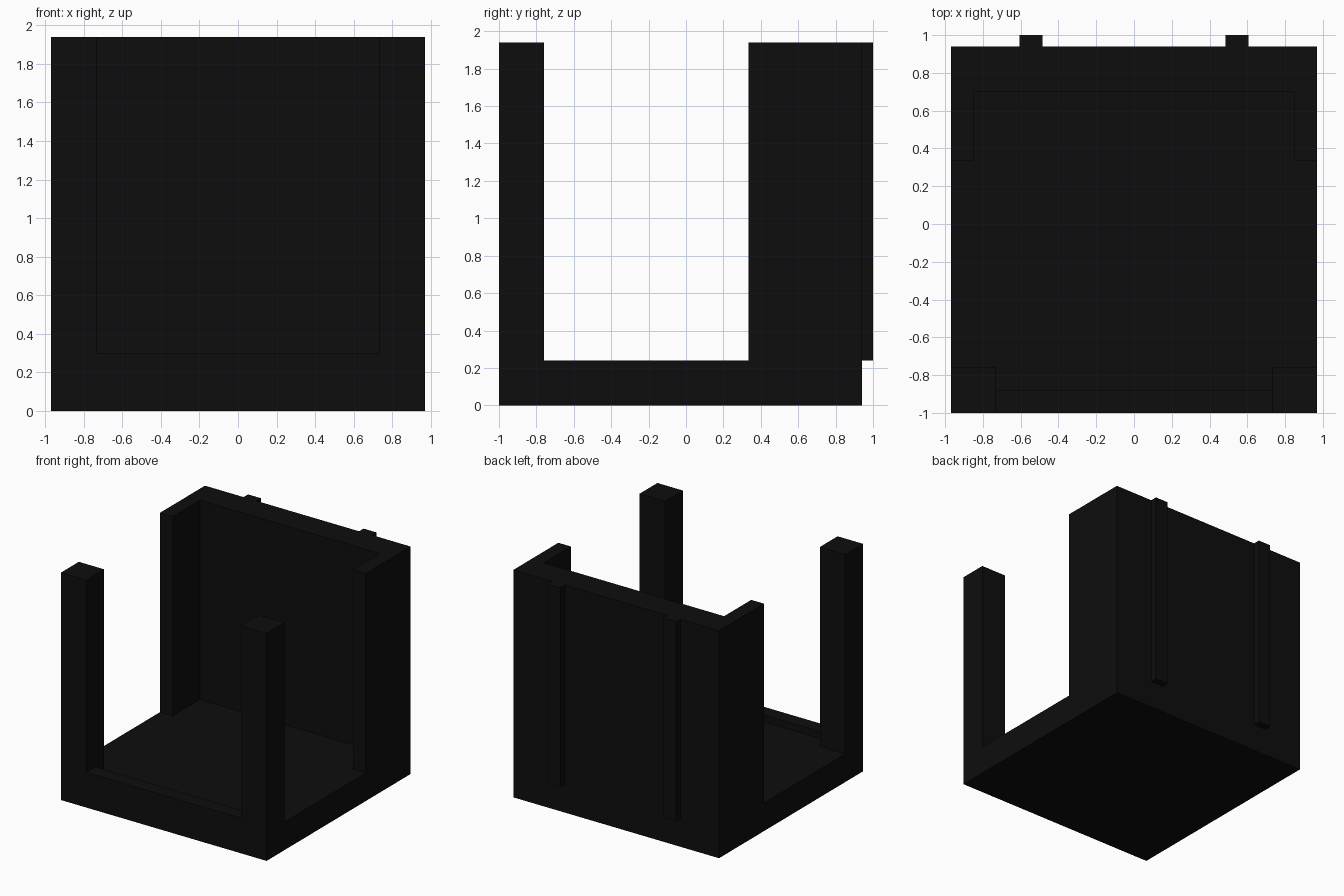
import bpy
import bmesh

cube = bpy.data.objects.get("Cube")
if cube:
    bpy.data.objects.remove(cube)

black = bpy.data.materials.new("matte_black")
black.use_nodes = True
colour = (0.0043, 0.0043, 0.0043, 1)
black.diffuse_color = colour
black.node_tree.nodes["Principled BSDF"].inputs["Base Color"].default_value = colour

HALF, FRONT, BACK = 0.97, -1.0, 0.94
FLOOR, TOP = 0.24, 1.94


def prism(name, outline, z0, z1):
    """Extrude a counter-clockwise plan outline from z0 to z1."""
    bm = bmesh.new()
    base = bm.faces.new([bm.verts.new((x, y, z0)) for x, y in outline])
    new = bmesh.ops.extrude_face_region(bm, geom=[base], use_keep_orig=True)["geom"]
    verts = [v for v in new if isinstance(v, bmesh.types.BMVert)]
    bmesh.ops.translate(bm, verts=verts, vec=(0, 0, z1 - z0))
    bmesh.ops.recalc_face_normals(bm, faces=bm.faces)
    mesh = bpy.data.meshes.new(name)
    bm.to_mesh(mesh)
    bm.free()
    mesh.materials.append(black)
    obj = bpy.data.objects.new(name, mesh)
    bpy.context.collection.objects.link(obj)
    return obj


def box(name, x0, x1, y0, y1, z0, z1):
    return prism(name, [(x0, y0), (x1, y0), (x1, y1), (x0, y1)], z0, z1)


# Floor slab and the low lip between the front posts
box("base", -HALF, HALF, FRONT, BACK, 0, FLOOR)
box("front_lip", -0.73, 0.73, FRONT, -0.88, FLOOR, 0.30)

# Thick back wall with thinner returns along both sides
half_wall = [(HALF, BACK), (HALF, 0.335), (0.85, 0.335), (0.85, 0.70)]
mirrored = [(-x, y) for x, y in reversed(half_wall)]
prism("back_wall", half_wall + mirrored, FLOOR, TOP)

# Front corner posts and rear mounting ribs, one of each per side
for side, s in (("left", 1), ("right", -1)):
    x0, x1 = sorted((s * 0.73, s * HALF))
    box(f"{side}_front_post", x0, x1, FRONT, -0.76, FLOOR, TOP)
    x0, x1 = sorted((s * 0.485, s * 0.605))
    box(f"{side}_back_rib", x0, x1, BACK, 1.0, FLOOR, TOP)
